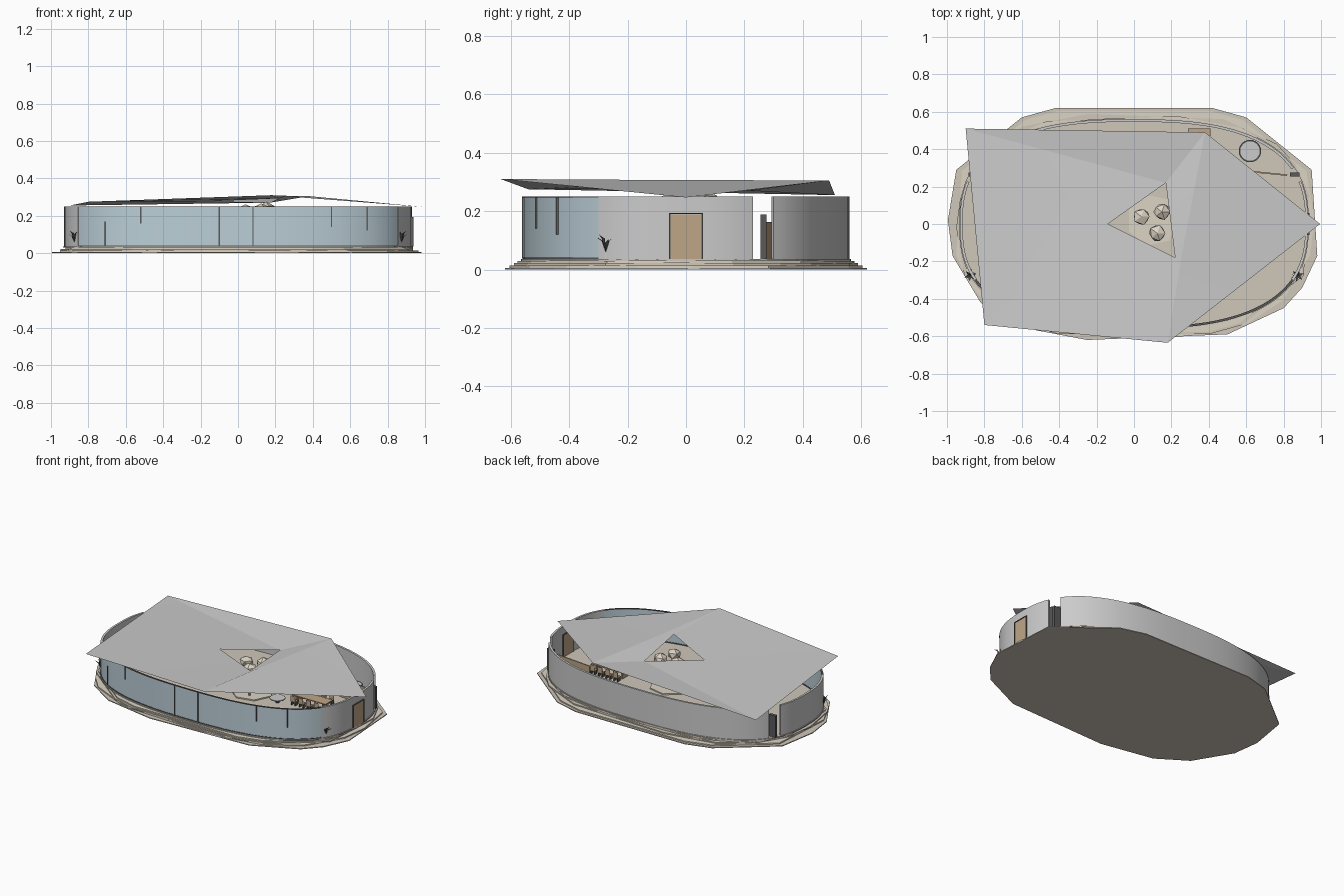
import bpy, bmesh, math, random
from mathutils import Vector

if "Cube" in bpy.data.objects:
    bpy.data.objects.remove(bpy.data.objects["Cube"])

random.seed(4)


def material(name, rgb, alpha=1.0):
    m = bpy.data.materials.new(name)
    m.diffuse_color = (*rgb, alpha)
    m.use_nodes = True
    m.node_tree.nodes["Principled BSDF"].inputs["Base Color"].default_value = m.diffuse_color
    return m


STONE = material("stone", (0.62, 0.57, 0.49))
SAND = material("sand", (0.72, 0.66, 0.56))
GLASS = material("glass", (0.50, 0.62, 0.68))
WOOD = material("wood", (0.52, 0.38, 0.24))
DARK = material("dark_metal", (0.10, 0.10, 0.10))


def make(name, verts, faces, mat=None):
    me = bpy.data.meshes.new(name)
    me.from_pydata(verts, [], faces)
    bm = bmesh.new()
    bm.from_mesh(me)
    bmesh.ops.recalc_face_normals(bm, faces=bm.faces)
    bm.to_mesh(me)
    bm.free()
    ob = bpy.data.objects.new(name, me)
    bpy.context.collection.objects.link(ob)
    if mat:
        me.materials.append(mat)
    return ob


def smooth(ob, deg=35):
    bpy.ops.object.select_all(action='DESELECT')
    ob.select_set(True)
    bpy.context.view_layer.objects.active = ob
    bpy.ops.object.shade_smooth_by_angle(angle=math.radians(deg))


def slab(name, pts, z0, z1, mat=None):
    n = len(pts)
    v = [(x, y, z0) for x, y in pts] + [(x, y, z1) for x, y in pts]
    f = [tuple(range(n))[::-1], tuple(range(n, 2 * n))]
    f += [(i, (i + 1) % n, (i + 1) % n + n, i + n) for i in range(n)]
    return make(name, v, f, mat)


def box(name, c, s, mat=None, rot=0):
    ca, sa = math.cos(rot), math.sin(rot)
    pts = [(c[0] + ca * i * s[0] / 2 - sa * j * s[1] / 2,
            c[1] + sa * i * s[0] / 2 + ca * j * s[1] / 2)
           for i, j in ((-1, -1), (1, -1), (1, 1), (-1, 1))]
    return slab(name, pts, c[2] - s[2] / 2, c[2] + s[2] / 2, mat)


def disc(name, x, y, r, z0, z1, mat=None, n=24):
    pts = [(x + r * math.cos(i * math.tau / n), y + r * math.sin(i * math.tau / n)) for i in range(n)]
    ob = slab(name, pts, z0, z1, mat)
    smooth(ob)
    return ob


def oval(deg, inset=0.0):
    t = math.radians(deg)
    c, s, p = math.cos(t), math.sin(t), 2 / 2.6
    return ((0.93 - inset) * math.copysign(abs(c) ** p, c),
            (0.56 - inset) * math.copysign(abs(s) ** p, s))


def arc_wall(name, a, b, z0, z1, thick, mat=None, inset=0.0):
    n = max(6, int(abs(b - a) / 3))
    ang = [a + (b - a) * i / n for i in range(n + 1)]
    pts = [oval(t, inset) for t in ang] + [oval(t, inset + thick) for t in reversed(ang)]
    ob = slab(name, pts, z0, z1, mat)
    smooth(ob)
    return ob


# Stacked irregular stone terraces
outline = [(-.42, .62), (.42, .62), (.60, .57), (.95, .29), (.98, -.17), (.90, -.34), (.80, -.45),
           (.50, -.59), (-.25, -.62), (-.62, -.55), (-.82, -.42), (-.97, -.17), (-.995, .02),
           (-.95, .29), (-.60, .57)]
slab("lower_terrace", outline, 0, .006, STONE)
slab("second_terrace", [(-x * .97, y * .975) for x, y in outline], .006, .014, SAND)
slab("third_terrace", [(x * .955, -y * .95) for x, y in outline], .014, .022, STONE)
slab("upper_terrace", [(-x * .94, -y * .93) for x, y in outline], .022, .030, SAND)
slab("floor", [oval(i * 6, -.005) for i in range(60)], .030, .037, STONE)

# Curved walls: end walls, back wall and glazed front
arc_wall("right_wall", -26.4, 18.3, .037, .25, .014)
arc_wall("left_wall", 161.7, 206.4, .037, .25, .014)
arc_wall("back_wall", 26.4, 153.6, .037, .25, .014)
arc_wall("front_glazing", 206.4, 333.6, .042, .246, .005, GLASS, .003)
arc_wall("glazing_sill", 206.4, 333.6, .034, .042, .012, DARK)
arc_wall("glazing_head", 206.4, 333.6, .246, .250, .012, DARK)

# Glazing posts
for x, z0, z1 in ((-.71, .04, .17), (-.52, .16, .25), (-.10, .04, .25), (.08, .04, .25),
                  (.50, .14, .25), (.69, .12, .25)):
    y = -.557 * (1 - (abs(x) / .93) ** 2.6) ** (1 / 2.6)
    box("glazing_post", (x, y, (z0 + z1) / 2), (.006, .010, z1 - z0), DARK)

# Side door with its frame
box("door", (.922, 0, .113), (.024, .106, .152), WOOD)
for y in (-.056, .056):
    box("door_jamb", (.922, y, .115), (.03, .006, .156), DARK)
box("door_head", (.922, 0, .192), (.03, .118, .005), DARK)

# Pivoting screens in the gaps between the walls
for s in (-1, 1):
    box("gap_post", (s * .86, .265, .113), (.05, .02, .152), DARK)

# Folded roof sheet with a triangular opening
roof_v = [(-.80, -.54, .275), (-.90, .51, .255), (.38, .49, .305), (.995, 0, .247), (.18, -.635, .31),
          (-.14, 0, .278), (.17, .22, .270), (.22, -.18, .293), (.26, -.14, .307)]
roof_f = [(0, 5, 1), (1, 5, 6), (1, 6, 2), (0, 7, 5), (0, 4, 7), (4, 8, 7), (6, 7, 8), (6, 8, 2),
          (4, 3, 8), (8, 3, 2)]
smooth(make("folded_roof", roof_v, roof_f), 8)


# Small courtyard trees under the opening
def tree(x, y, z):
    bm = bmesh.new()
    bmesh.ops.create_icosphere(bm, subdivisions=1, radius=.048)
    for v in bm.verts:
        v.co = Vector((v.co.x, v.co.y, v.co.z * .8)) * random.uniform(.88, 1.1) + Vector((x, y, z))
    me = bpy.data.meshes.new("tree_crown")
    bm.to_mesh(me)
    bm.free()
    me.materials.append(SAND)
    bpy.context.collection.objects.link(bpy.data.objects.new("tree_crown", me))
    disc("tree_trunk", x, y, .006, .037, z - .02, WOOD, 8)


for p in ((.04, .04, .225), (.15, .065, .235), (.125, -.05, .23)):
    tree(*p)
disc("planting_bed", .10, .02, .14, .037, .045, SAND, 7)

# Dining table with a row of chairs on each side
box("table_top", (.52, .08, .085), (.26, .08, .006), WOOD)
for x in (.42, .62):
    box("table_leg", (x, .08, .06), (.01, .06, .046), WOOD)
for i in range(4):
    for s in (-1, 1):
        x, y = .43 + .06 * i, .08 + s * .07
        box("chair_seat", (x, y, .066), (.035, .035, .005), WOOD)
        box("chair_back", (x, y + s * .016, .085), (.035, .004, .04), WOOD)
        for dx in (-.014, .014):
            box("chair_leg", (x + dx, y, .05), (.004, .03, .027), DARK)

# Round basin table, counter, partition and cabinet at the back
disc("basin_rim", .62, .39, .06, .078, .084, DARK)
disc("basin_top", .62, .39, .052, .080, .087)
disc("basin_foot", .62, .39, .02, .037, .078, DARK)
box("partition", (.68, .275, .10), (.28, .008, .126), WOOD, -.1)
box("cabinet", (.35, .49, .11), (.12, .04, .146), WOOD)
disc("lounge_table", .32, -.02, .05, .065, .071)
disc("lounge_table_foot", .32, -.02, .012, .037, .065, DARK, 10)

# Leafy sprigs at both ends of the front
for s in (-1, 1):
    for k in range(6):
        a = k * math.tau / 6 + .3
        b = Vector((s * .875, -.275, .06))
        d = Vector((math.cos(a), math.sin(a), 0))
        side = Vector((-d.y, d.x, 0)) * .007
        h = .03 + .008 * (k % 3)
        mid = b + d * .012 + Vector((0, 0, h))
        tip = b + d * .034 + Vector((0, 0, h + .014))
        make("sprig_leaf", [b, mid + side, tip, mid - side], [(0, 1, 2, 3)], DARK)
    disc("sprig_pot", s * .86, -.27, .012, .037, .065, SAND, 10)
